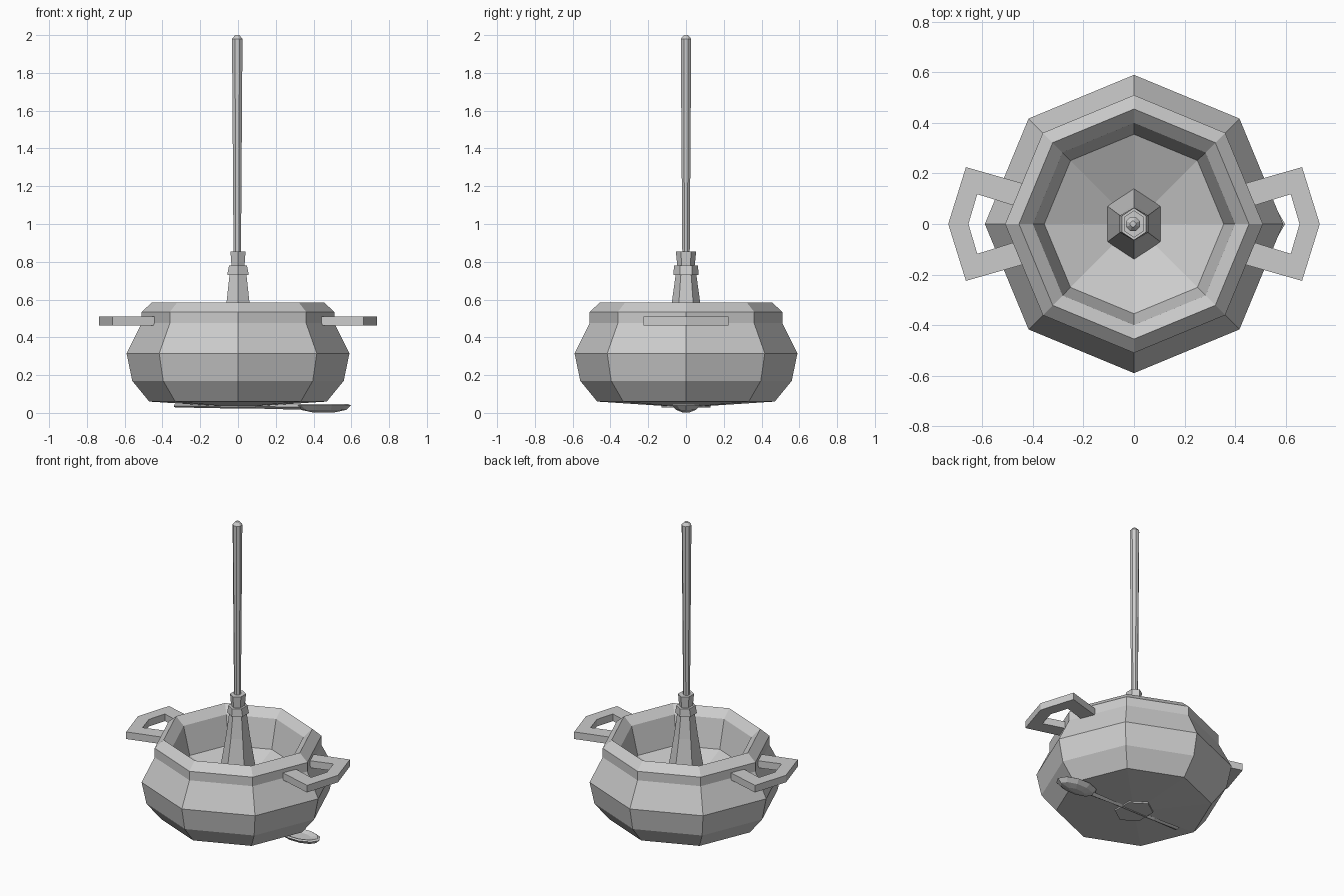
import bpy, bmesh
from math import cos, sin, pi

if "Cube" in bpy.data.objects:
    bpy.data.objects.remove(bpy.data.objects["Cube"])


def make(name, verts, faces):
    me = bpy.data.meshes.new(name)
    me.from_pydata(verts, [], faces)
    bm = bmesh.new()
    bm.from_mesh(me)
    bmesh.ops.recalc_face_normals(bm, faces=bm.faces)
    bm.to_mesh(me)
    bm.free()
    ob = bpy.data.objects.new(name, me)
    bpy.context.collection.objects.link(ob)
    return ob


def lathe(name, rings, n, phase=0.0, cx=0.0):
    """Stack of n-sided rings (rx, ry, z); both ends closed to a centre point or cap."""
    verts, faces = [], []
    for rx, ry, z in rings:
        verts += [(cx + rx * cos(phase + 2 * pi * i / n), ry * sin(phase + 2 * pi * i / n), z)
                  for i in range(n)]
    for k in range(len(rings) - 1):
        for i in range(n):
            j = (i + 1) % n
            faces.append((k * n + i, k * n + j, (k + 1) * n + j, (k + 1) * n + i))
    faces += [tuple(range(n)), tuple(range(len(verts) - n, len(verts)))]
    return make(name, verts, faces)


# Octagonal pot: outside, rim, inner wall and dished floor
pot = [(.09, .035), (.47, .06), (.56, .17), (.59, .315), (.51, .475), (.51, .535),
       (.455, .585), (.40, .535), (.355, .35), (.06, .22)]
lathe("pot", [(r, r, z) for r, z in pot], 8)

# Flared hexagonal stem with collar and neck
stem = [(.11, .13, .028), (.128, .15, .2), (.07, .075, .585), (.052, .055, .73), (.066, .066, .73),
        (.055, .064, .78), (.04, .046, .78), (.046, .054, .855), (.03, .035, .855)]
lathe("stem", stem, 6, pi / 6)

# Long pole, slightly thicker toward the top
pole = [(.021, .8), (.03, 1.98), (.012, 2.0)]
lathe("pole", [(r, r, z) for r, z in pole], 8, pi / 8, -.004)

# Side handles: flat angular loops
outer = [(.43, .158), (.665, .225), (.735, 0), (.665, -.225), (.43, -.158)]
inner = [(.45, .065), (.62, .118), (.655, 0), (.62, -.118), (.45, -.065)]
for side, label in ((1, "right"), (-1, "left")):
    verts = [(side * x, y, z) for z in (.463, .51) for x, y in outer + inner]
    faces = []
    for i in range(4):
        o, p = i, i + 5
        faces += [(o, o + 1, p + 1, p), (o + 10, o + 11, p + 11, p + 10),
                  (o, o + 1, o + 11, o + 10), (p, p + 1, p + 11, p + 10)]
    faces += [(0, 5, 15, 10), (4, 9, 19, 14)]
    make(label + "_handle", verts, faces)

# Spoon under the pot: oval bowl and thin tapered handle
bowl = lathe("spoon_bowl", [(.06, .02, .003), (.12, .055, .016), (.145, .08, .04),
                            (.13, .07, .047), (.08, .04, .035)], 10, 0, .453)
sections = [(-.34, .02, .03, .044), (-.15, .016, .025, .045), (.1, .013, .023, .045), (.36, .024, .016, .044)]
verts, faces = [], []
for x, w, lo, hi in sections:
    verts += [(x, -w, (lo + hi) / 2), (x, 0, lo), (x, w, (lo + hi) / 2), (x, 0, hi)]
for k in range(len(sections) - 1):
    for i in range(4):
        j = (i + 1) % 4
        faces.append((k * 4 + i, k * 4 + j, k * 4 + 4 + j, k * 4 + 4 + i))
faces += [(0, 1, 2, 3), (12, 13, 14, 15)]
make("spoon_handle", verts, faces)
